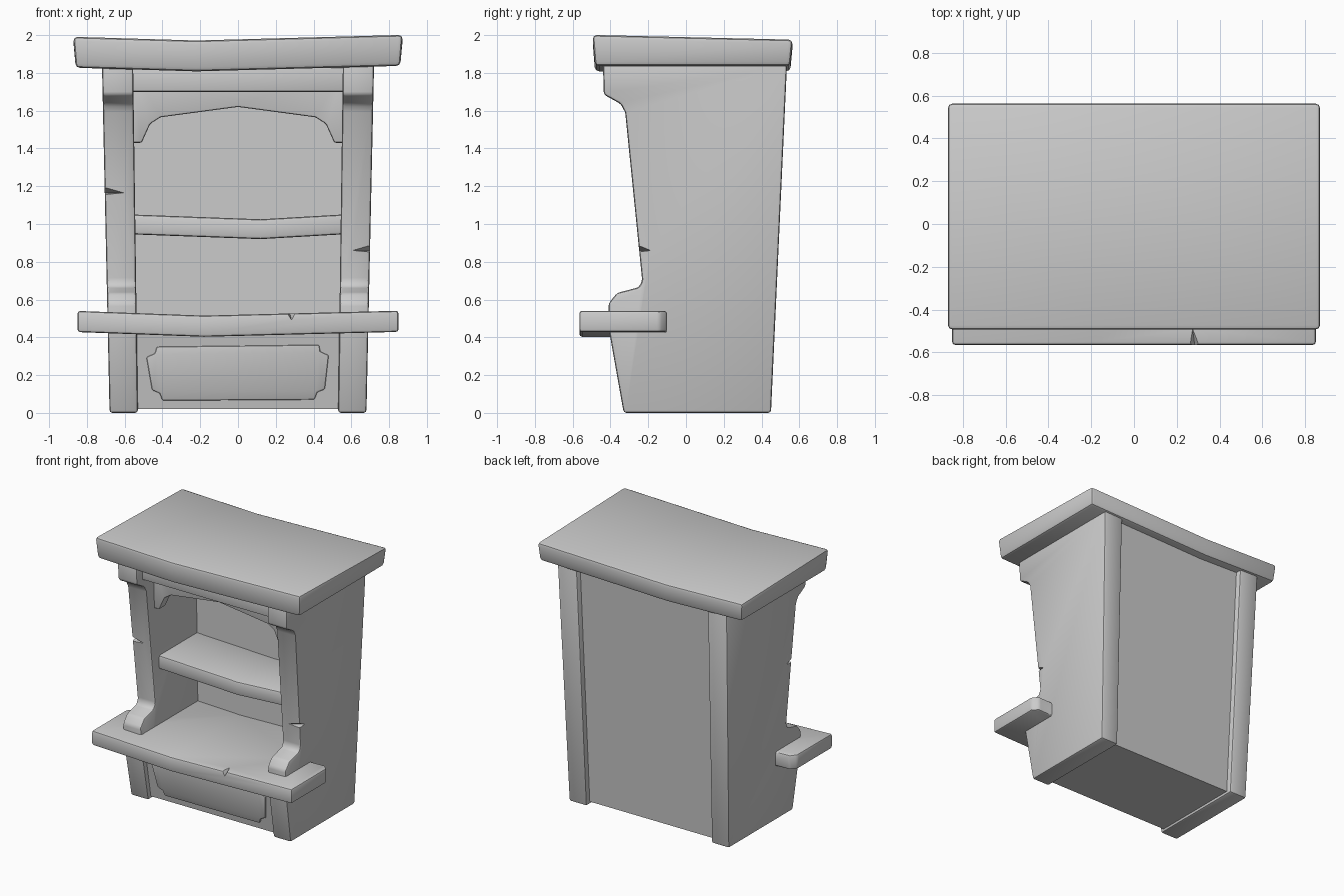
import bpy, bmesh
from mathutils import Vector

if "Cube" in bpy.data.objects:
    bpy.data.objects.remove(bpy.data.objects["Cube"])


def finish(bm, name):
    bmesh.ops.recalc_face_normals(bm, faces=bm.faces[:])
    me = bpy.data.meshes.new(name)
    bm.to_mesh(me)
    bm.free()
    ob = bpy.data.objects.new(name, me)
    bpy.context.collection.objects.link(ob)
    return ob


def apply_mod(ob, kind, **settings):
    bpy.ops.object.select_all(action='DESELECT')
    bpy.context.view_layer.objects.active = ob
    ob.select_set(True)
    m = ob.modifiers.new(kind.title(), kind)
    for k, v in settings.items():
        setattr(m, k, v)
    bpy.ops.object.modifier_apply(modifier=m.name)


def prism(name, pts, axis, a, b, warp=None, bend=None, bevel=0.015, chips=()):
    """Extrude a 2D outline along an axis, optionally bend / warp, bevel and chip it."""
    bm = bmesh.new()

    def place(p, t):
        q = list(p)
        q.insert(axis, t)
        return Vector(q)
    v0 = [bm.verts.new(place(p, a)) for p in pts]
    v1 = [bm.verts.new(place(p, b)) for p in pts]
    n = len(pts)
    bm.faces.new(v0)
    bm.faces.new(v1[::-1])
    for i in range(n):
        bm.faces.new((v0[i], v0[(i + 1) % n], v1[(i + 1) % n], v1[i]))
    if warp:
        for v in bm.verts:
            v.co = warp(v.co.copy())
    if bend:
        c, left, right = bend
        bmesh.ops.bisect_plane(bm, geom=bm.verts[:] + bm.edges[:] + bm.faces[:],
                               plane_co=(c, 0, 0), plane_no=(1, 0, 0))
        for v in bm.verts:
            d = v.co.x - c
            v.co.z += d * right if d > 0 else -d * left
    ob = finish(bm, name)
    if bevel:
        apply_mod(ob, 'BEVEL', width=bevel, segments=2, limit_method='ANGLE', angle_limit=0.5)
    for c in chips:
        cut = hull(c)
        apply_mod(ob, 'BOOLEAN', object=cut, operation='DIFFERENCE', solver='EXACT')
        bpy.data.objects.remove(cut)
    bpy.ops.object.select_all(action='DESELECT')
    bpy.context.view_layer.objects.active = ob
    ob.select_set(True)
    bpy.ops.object.shade_smooth_by_angle(angle=0.6)
    return ob


def hull(points):
    bm = bmesh.new()
    for p in points:
        bm.verts.new(p)
    bmesh.ops.convex_hull(bm, input=bm.verts[:])
    ob = finish(bm, "chip_cutter")
    ob.hide_render = True
    return ob


def corner_chip(s, y, z):
    """Wedge biting the outer front corner of a side board."""
    p, q = Vector((s * 0.61, y, z)), Vector((s * 0.71, y + 0.065, z))
    u = (q - p) * 0.6
    out = Vector((s * 0.065, -0.1, 0))
    up, down = Vector((0, 0, 0.06)), Vector((0, 0, -0.02))
    ends = [p - u, q + u]
    return ends + [e + out + up for e in ends] + [e + out + down for e in ends]


def rect(x0, x1, y0, y1):
    return [(x0, y0), (x1, y0), (x1, y1), (x0, y1)]


# leaning side boards with bracket top and scrolled foot
side = [(-0.33, 0), (0.45, 0), (0.535, 1.85), (-0.44, 1.85), (-0.435, 1.685), (-0.345, 1.635),
        (-0.322, 1.59), (-0.232, 0.70), (-0.25, 0.665), (-0.365, 0.635), (-0.41, 0.58), (-0.41, 0.45)]


def lean(co):
    s = 1 if co.x > 0 else -1
    k = 0.04 if abs(co.x) > 0.6 else 0.025
    co.x += s * k * co.z / 1.83
    return co


for s, tag, chip in ((-1, "left", (-0.276, 1.165)), (1, "right", (-0.246, 0.86))):
    prism("side_board_" + tag, side, 0, s * 0.53, s * 0.68, lean,
          chips=[corner_chip(s, *chip)])


# sagging top slab
def top_taper(co):
    if co.z > 1.9:
        co.z -= 0.025 * (co.y + 0.495) / 1.06
    else:
        co.x *= 0.985
        co.y = 0.035 + (co.y - 0.035) * 0.975
    return co


prism("top_slab", rect(-0.872, 0.872, -0.495, 0.565), 2, 1.808, 1.972, top_taper,
      bend=(-0.22, 0.03, 0.027), bevel=0.022)

# counter: wings in front of the boards, deep centre between them
half = [(0.85, -0.565), (0.85, -0.14), (0.81, -0.10), (0.6, -0.10), (0.6, 0.3)]
counter = half + [(-x, y) for x, y in half[::-1]]
prism("counter", counter, 2, 0.403, 0.515, bend=(-0.18, 0.037, 0.025),
      chips=[[(0.235, -0.6, 0.56), (0.335, -0.6, 0.56), (0.288, -0.6, 0.475), (0.265, -0.42, 0.56)]])

# inner shelf
prism("shelf", rect(-0.57, 0.57, -0.18, 0.3), 2, 0.92, 1.025, bend=(0.12, 0.037, 0.058))

# back panel and closed base cabinet
prism("back_panel", [(0.28, 0.02), (0.41, 0.02), (0.49, 1.84), (0.28, 1.84)], 0, -0.57, 0.57, bevel=0)
prism("base_cabinet", [(-0.30, 0.02), (0.3, 0.02), (0.3, 0.46), (-0.372, 0.46)], 0, -0.56, 0.56, bevel=0)

# notched decorative plate on the base front
plate = [(-0.43, 0.35), (0.43, 0.36), (0.435, 0.325), (0.48, 0.305), (0.46, 0.125), (0.42, 0.11),
         (0.405, 0.07), (-0.40, 0.065), (-0.415, 0.105), (-0.455, 0.12), (-0.485, 0.295), (-0.44, 0.315)]


def slope(co):
    co.y -= 0.163 * co.z
    return co


prism("base_plate", plate, 1, -0.31, -0.28, slope, bevel=0.008)

# arched valance and the beam above it
arch = [(0.51, 1.43), (0.465, 1.53), (0.41, 1.565)]
valance = [(0.57, 1.43)] + arch + [(0, 1.62)] + [(-x, z) for x, z in arch[::-1]] + \
          [(-0.57, 1.43), (-0.57, 1.83), (0.57, 1.83)]
prism("arched_valance", valance, 1, -0.23, -0.15, bevel=0.01)
prism("top_beam", rect(-0.57, 0.57, 1.70, 1.83), 1, -0.37, -0.17, bevel=0.01)
